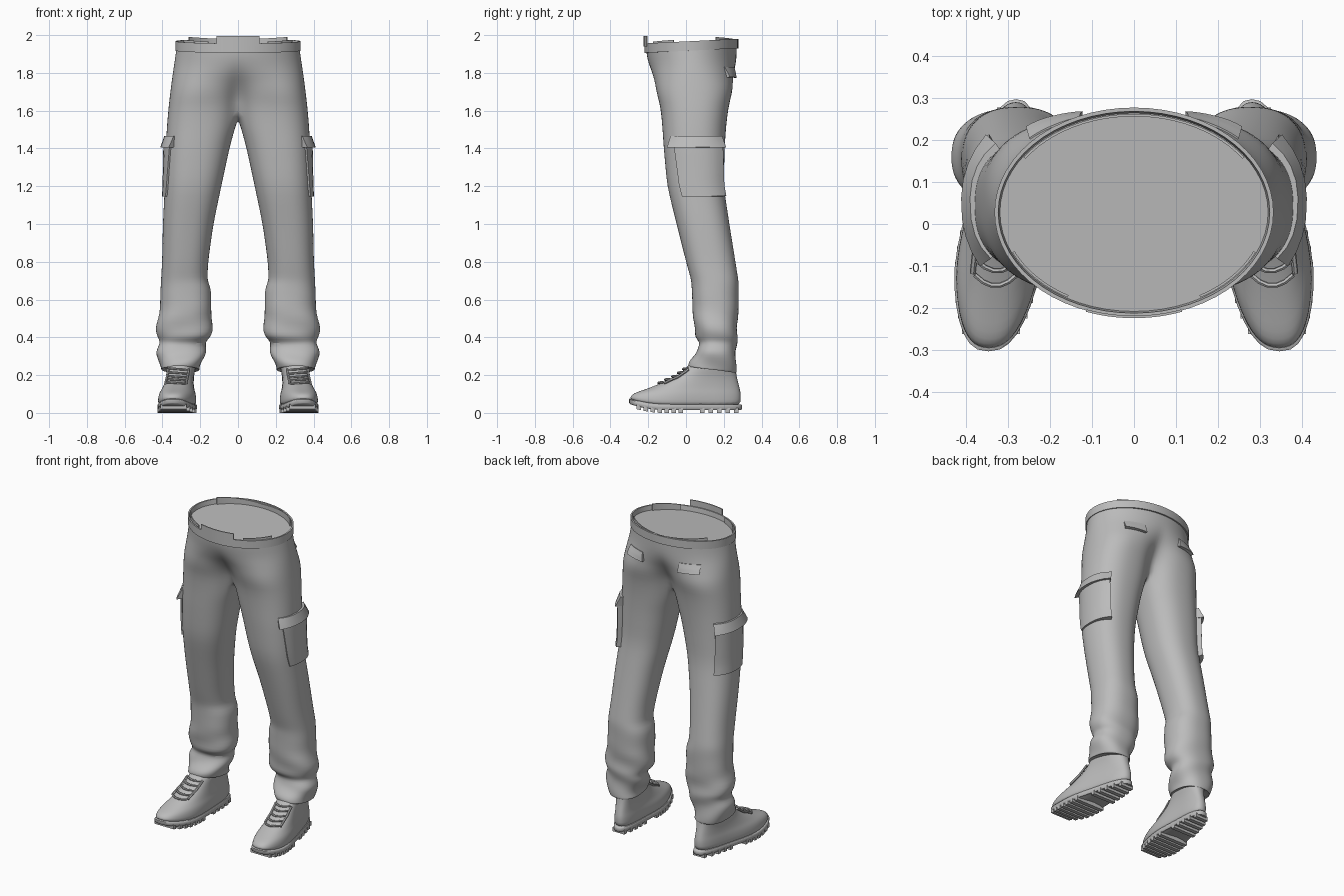
import bpy, bmesh, math
from mathutils import Vector

if "Cube" in bpy.data.objects:
    bpy.data.objects.remove(bpy.data.objects["Cube"])

grey = bpy.data.materials.new("grey_cloth")
grey.diffuse_color = (0.5, 0.5, 0.5, 1)
grey.use_nodes = True
grey.node_tree.nodes["Principled BSDF"].inputs["Base Color"].default_value = grey.diffuse_color


def finish(name, bm, mirror=True, subsurf=0, angle=40):
    bmesh.ops.recalc_face_normals(bm, faces=bm.faces)
    me = bpy.data.meshes.new(name)
    bm.to_mesh(me)
    bm.free()
    me.materials.append(grey)
    ob = bpy.data.objects.new(name, me)
    bpy.context.collection.objects.link(ob)
    bpy.ops.object.select_all(action='DESELECT')
    ob.select_set(True)
    bpy.context.view_layer.objects.active = ob
    bpy.ops.object.shade_smooth_by_angle(angle=math.radians(angle))
    if mirror:
        m = ob.modifiers.new("Mirror", 'MIRROR')
        m.merge_threshold = 0.0005
    if subsurf:
        s = ob.modifiers.new("Subsurf", 'SUBSURF')
        s.levels = s.render_levels = subsurf
    return ob


def bridge(bm, a, b, closed=True):
    n = len(a)
    for i in range(n if closed else n - 1):
        j = (i + 1) % n
        bm.faces.new((a[i], a[j], b[j], b[i]))


def spow(v, e):
    return math.copysign(abs(v) ** e, v)


# trouser sections: height, inner x, outer x, front y, back y
SECTIONS = [
    (1.96, 0, .322, -.212, .268), (1.90, 0, .33, -.21, .268), (1.80, 0, .345, -.195, .27),
    (1.72, 0, .356, -.172, .26), (1.62, 0, .368, -.135, .225), (1.55, .004, .375, -.128, .215),
    (1.40, .045, .383, -.118, .205), (1.20, .088, .388, -.10, .20), (1.0, .13, .398, -.05, .23),
    (.80, .158, .402, 0, .262), (.70, .162, .408, .028, .278), (.66, .143, .41, .03, .28),
    (.55, .14, .414, .035, .277), (.45, .136, .434, .043, .272), (.41, .138, .432, .048, .27),
    (.37, .168, .418, .078, .268), (.32, .172, .43, .05, .266), (.26, .195, .418, .018, .264),
    (.225, .201, .41, .018, .264)]


def section(z):
    for a, b in zip(SECTIONS, SECTIONS[1:]):
        if z >= b[0]:
            t = min(max((a[0] - z) / (a[0] - b[0]), 0), 1)
            return [p + (q - p) * t for p, q in zip(a, b)][1:]
    return SECTIONS[-1][1:]


def surf(z, deg):
    """Trouser surface; -90 is front, 0 outside, 90 back, beyond 150 is inner thigh."""
    xi, xo, yf, yb = section(z)
    cy, hy = (yf + yb) / 2, (yb - yf) / 2
    th = math.radians(deg)
    cx, hx = (xi + xo) / 2, (xo - xi) / 2
    leg = Vector((cx + hx * spow(math.cos(th), .85), cy + hy * spow(math.sin(th), .85), z))
    if z < 1.57:
        if z < .62:    # creases under the knee
            r = .006 * math.sin(z * 45 + 2 * th) * min(1, (.62 - z) * 8)
            leg.x += r * math.cos(th)
            leg.y += r * math.sin(th)
        leg.z += .018 * math.sin(-th) * max(0, (.32 - z) / .1) if z < .32 else 0
        return leg
    ph = th * 90 / 150
    hip = Vector((xo * math.cos(ph), cy + hy * math.sin(ph), z))
    t = min(max((1.88 - z) / .26, 0), 1)
    p = hip.lerp(leg, t * t * (3 - 2 * t))
    if abs(deg) >= 150:
        p.x = 0
    return p


# trousers: hips open on the centre line, then a full ring for each leg
bm = bmesh.new()
outer = range(-150, 151, 10)
inner = range(160, 201, 10)
prev = None
for z in (1.95, 1.90, 1.85, 1.80, 1.76, 1.72, 1.67, 1.62):
    ring = [bm.verts.new(surf(z, d)) for d in outer]
    if prev:
        bridge(bm, prev, ring, False)
    prev = ring
f, b = prev[0].co.copy(), prev[-1].co.copy()
saddle = []
for i in range(1, 6):    # crotch seam
    p = b.lerp(f, i / 6)
    p.z -= .07 * math.sin(math.pi * i / 6)
    saddle.append(bm.verts.new(p))
prev = prev + saddle
for z in (1.52, 1.46, 1.40, 1.30, 1.20, 1.10, 1.0, .9, .8, .74, .70, .66, .61, .55, .50, .45, .41,
          .39, .37, .345, .32, .29, .26, .235, .225):
    ring = [bm.verts.new(surf(z, d)) for d in list(outer) + list(inner)]
    bridge(bm, prev, ring)
    prev = ring
c = sum((v.co for v in prev), Vector()) / len(prev)
lip = [bm.verts.new(c + (v.co - c) * .9 + Vector((0, 0, .012))) for v in prev]
bridge(bm, prev, lip)
bm.faces.new(lip)
finish("trousers", bm, subsurf=1, angle=60)


# waistband and the flat filling inside it
def waist(deg, grow, z):
    a = math.radians(deg)
    return Vector(((.327 + grow) * math.cos(a), .028 + (.244 + grow) * math.sin(a), z))


bm = bmesh.new()
rings = []
for grow, top, dz in ((-.004, 0, 0), (.005, 0, 0), (.005, 1, 0), (-.004, 1, 0), (-.008, 1, -.03)):
    ring = []
    for d in range(0, 360, 6):
        s = math.sin(math.radians(d))
        ring.append(bm.verts.new(waist(d, grow, (1.968 if top else 1.918) + .012 * s + dz)))
    rings.append(ring)
for a, b in zip(rings, rings[1:]):
    bridge(bm, a, b)
bm.faces.new(rings[-1])
finish("waistband", bm, mirror=False, angle=35)


# thin belt pieces standing above the waistband
def belt_piece(name, d0, d1, grow, z0, z1a, z1b, mirror=False):
    bm = bmesh.new()
    prev = None
    n = 12
    for i in range(n + 1):
        d = d0 + (d1 - d0) * i / n
        z1 = z1a + (z1b - z1a) * i / n
        ring = [bm.verts.new(waist(d, g, z)) for g, z in
                ((grow, z0), (grow + .006, z0), (grow + .006, z1), (grow, z1))]
        if prev:
            bridge(bm, prev, ring)
        else:
            bm.faces.new(ring)
        prev = ring
    bm.faces.new(prev)
    finish(name, bm, mirror=mirror)


belt_piece("front_belt_piece", 250, 290, .002, 1.94, 1.995, 1.995)
belt_piece("front_side_belt_piece", 300, 336, -.016, 1.93, 1.965, 1.975, True)
belt_piece("back_belt_piece", 90, 34, -.016, 1.94, 1.975, 1.99, True)


# raised cloth patches that follow the trouser surface
def patch(name, z0, z1, d0, d1, off, skew=0, n=8):
    bm = bmesh.new()
    grid = []
    for j in range(-1, n + 2):
        row = []
        for i in range(-1, n + 2):
            u, v = min(max(i / n, 0), 1), min(max(j / n, 0), 1)
            d = d0 + (d1 - d0) * u + skew * (1 - v)
            z = z0 + (z1 - z0) * v
            p = surf(z, d)
            nrm = (surf(z, d + 2) - surf(z, d - 2)).cross(surf(z + .01, d) - surf(z - .01, d)).normalized()
            rim = i in (-1, n + 1) or j in (-1, n + 1)
            row.append(bm.verts.new(p + nrm * (-.012 if rim else off(u, v))))
        grid.append(row)
    for a, b in zip(grid, grid[1:]):
        bridge(bm, a, b, False)
    finish(name, bm, angle=35)


patch("cargo_pocket", 1.145, 1.43, -36, 50, lambda u, v: .009 + .02 * u * u, skew=8)
patch("cargo_pocket_flap", 1.405, 1.465, -44, 52,
      lambda u, v: .006 + .018 * (1 - v) + .012 * abs(2 * u - 1) ** 3 * (1 - v) + .01 * u)
patch("back_pocket_flap", 1.775, 1.83, 72, 112, lambda u, v: .004 + .014 * (1 - v))


# boot outline helpers
def foot_cx(y):
    return .313 - .11 * y


def foot_w(y):
    t = min(max((y + .15) / .3, 0), 1)
    return .106 - .028 * t * t * (3 - 2 * t)


def spring(y):
    return .032 * min(max((-.12 - y) / .18, 0), 1) ** 2


def foot_ring(bm, z, yf, yb, k, lift=1.0, n=36):
    ring = []
    for i in range(n):
        a = 2 * math.pi * i / n
        y = (yf + yb) / 2 - (yb - yf) / 2 * math.cos(a)
        x = foot_cx(y) + k * foot_w(y) * spow(math.sin(a), .8)
        ring.append(bm.verts.new((x, y, z + lift * spring(y))))
    return ring


def foot_loft(name, rows, subsurf=0):
    bm = bmesh.new()
    rings = [foot_ring(bm, *r) for r in rows]
    for a, b in zip(rings, rings[1:]):
        bridge(bm, a, b)
    bm.faces.new(rings[0])
    bm.faces.new(rings[-1])
    finish(name, bm, subsurf=subsurf, angle=50)


foot_loft("boot", [(.03, -.295, .285, .98), (.06, -.298, .29, 1.0, .6), (.085, -.29, .292, .99, .4),
                   (.108, -.262, .29, .95, .1), (.125, -.215, .286, .89, 0), (.15, -.15, .28, .85, 0),
                   (.18, -.08, .272, .83, 0), (.21, -.03, .266, .86, 0), (.24, .005, .262, .95, 0),
                   (.29, .04, .25, .9, 0)], 1)
foot_loft("sole", [(.016, -.296, .292, .98), (.022, -.303, .297, 1.03), (.04, -.303, .297, 1.03),
                   (.045, -.297, .292, .99)])

# tread bars under the sole
bm = bmesh.new()
for y in [-.25 + .037 * i for i in range(7)] + [.085 + .045 * i for i in range(5)]:
    c = max(-1, min(1, (y + .003) / .3))
    w = foot_w(y) * (1 - c * c) ** .4 * 1.02
    rows = []
    for dy in (-.012, .012):
        z = spring(y + dy)
        rows.append([bm.verts.new((foot_cx(y) + sx * w, y + dy, z + h))
                     for sx, h in ((-1, 0), (1, 0), (1, .026), (-1, .026))])
    bridge(bm, *rows)
    for r in rows:
        bm.faces.new(r)
finish("sole_tread", bm)


# laces and lacing edges as thin tubes over the instep
def tube(bm, pts, r, n=6):
    prev = None
    for i, p in enumerate(pts):
        d = (Vector(pts[min(i + 1, len(pts) - 1)]) - Vector(pts[max(i - 1, 0)])).normalized()
        s = d.orthogonal().normalized()
        t = d.cross(s)
        ring = [bm.verts.new(Vector(p) + r * (s * math.cos(6.2832 * k / n) + t * math.sin(6.2832 * k / n)))
                for k in range(n)]
        if prev:
            o = min(range(n), key=lambda q: (ring[q].co - Vector(p) - prev[0].co + pp).length)
            ring = ring[o:] + ring[:o]
            bridge(bm, prev, ring)
        else:
            bm.faces.new(ring)
        prev, pp = ring, Vector(p)
    bm.faces.new(prev)


STEPS = [(-.145, .155), (-.11, .172), (-.072, .188), (-.042, .208), (-.015, .228)]
bm = bmesh.new()
for y, z in STEPS:
    tube(bm, [(foot_cx(y) + .05 * s, y + .026 * s * s - .002, z + .004 + .004 * s)
              for s in (-1, -.6, -.2, .2, .6, 1)], .006)
finish("laces", bm)
bm = bmesh.new()
for s in (-1, 1):
    tube(bm, [(foot_cx(y) + .055 * s, y + .028, z + .002) for y, z in STEPS], .007)
finish("lacing_edges", bm)
